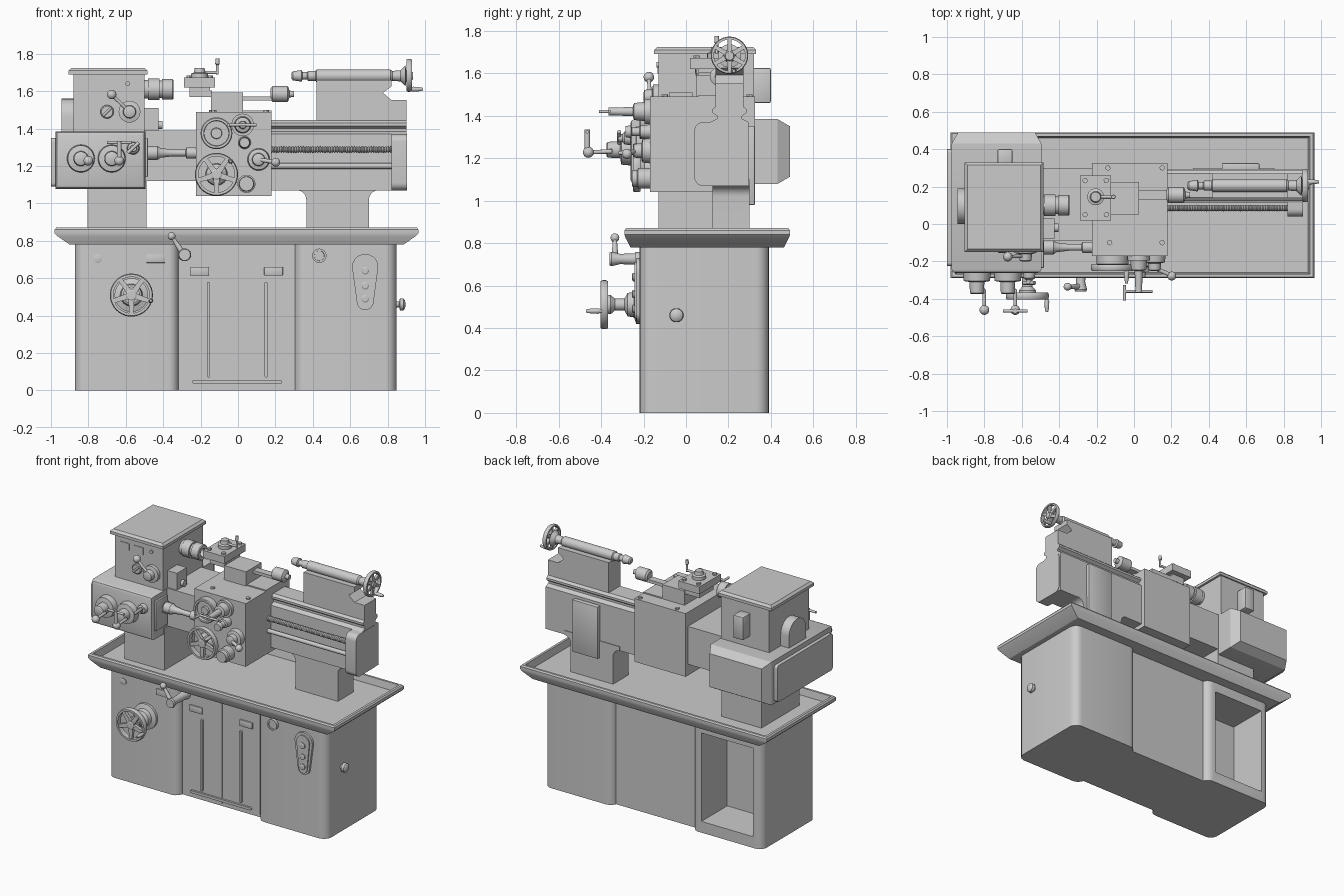
import bpy, bmesh
from math import sin, cos, pi
from mathutils import Vector

# ---------- helpers ----------
def skin(name, rings, closed=False, bevel=0, seg=2):
    """Join equal-length vertex rings into one solid."""
    bm = bmesh.new()
    vs = [[bm.verts.new(p) for p in r] for r in rings]
    n = len(vs[0])
    pairs = list(zip(vs, vs[1:])) + ([(vs[-1], vs[0])] if closed else [])
    for a, b in pairs:
        for i in range(n):
            j = (i + 1) % n
            bm.faces.new((a[i], a[j], b[j], b[i]))
    if not closed:
        bm.faces.new(vs[0])
        bm.faces.new(vs[-1])
    bmesh.ops.recalc_face_normals(bm, faces=bm.faces)
    if bevel:
        bmesh.ops.bevel(bm, geom=bm.edges[:], offset=bevel, segments=seg, profile=0.5, affect='EDGES')
    me = bpy.data.meshes.new(name)
    bm.to_mesh(me)
    bm.free()
    ob = bpy.data.objects.new(name, me)
    bpy.context.collection.objects.link(ob)
    return ob

def rect(x0, x1, y0, y1, z):
    return [(x0, y0, z), (x1, y0, z), (x1, y1, z), (x0, y1, z)]

def box(name, x0, x1, y0, y1, z0, z1, bevel=0):
    return skin(name, [rect(x0, x1, y0, y1, z0), rect(x0, x1, y0, y1, z1)], bevel=bevel)

def prism(name, pts, axis, t0, t1):
    put = {'x': lambda a, b, t: (t, a, b), 'y': lambda a, b, t: (a, t, b), 'z': lambda a, b, t: (a, b, t)}[axis]
    return skin(name, [[put(a, b, t) for a, b in pts] for t in (t0, t1)])

def rrect(a0, a1, b0, b1, r, n=6):
    pts = []
    for k, (a, b) in enumerate([(a1 - r, b1 - r), (a0 + r, b1 - r), (a0 + r, b0 + r), (a1 - r, b0 + r)]):
        pts += [(a + r * cos((k + i / n) * pi / 2), b + r * sin((k + i / n) * pi / 2)) for i in range(n + 1)]
    return pts

def lathe(name, o, axis, prof, n=32, closed=False):
    """Revolve (distance along axis, radius) pairs about an axis from o."""
    o, d = Vector(o), Vector(axis).normalized()
    u = d.orthogonal().normalized()
    v = d.cross(u)
    return skin(name, [[o + d * t + (u * cos(2 * pi * i / n) + v * sin(2 * pi * i / n)) * r
                        for i in range(n)] for t, r in prof], closed)

def rod(name, p, q, r, r2=None, n=16):
    d = Vector(q) - Vector(p)
    return lathe(name, p, d, [(0, r), (d.length, r if r2 is None else r2)], n)

def ball(name, c, r):
    return lathe(name, c, (0, 0, 1), [(-r * cos(pi * i / 12), max(r * sin(pi * i / 12), r * .02)) for i in range(13)], 20)

def handwheel(name, o, axis, R, grip, spokes=5):
    o, d = Vector(o), Vector(axis).normalized()
    w = R * .16
    lathe(name + "_rim", o, d, [(-w, R * .84), (-w, R * .96), (-w * .4, R), (w * .4, R), (w, R * .96), (w, R * .84)], 40, True)
    lathe(name + "_hub", o, d, [(-w, R * .25), (w * .8, R * .25), (w, R * .2)], 24)
    u = d.cross(Vector((0, 0, 1))).normalized()
    v = d.cross(u)
    for i in range(spokes):
        a = 2 * pi * i / spokes + pi / 2
        e = u * cos(a) + v * sin(a)
        s = d.cross(e)
        skin(f"{name}_spoke_{i}", [[o + e * R * t + s * R * h * p + d * w * q for p, q in ((-1, -.6), (1, -.6), (1, .6), (-1, .6))]
                                   for t, h in ((.15, .14), (.88, .1))])
    g = o + Vector(grip)
    lathe(name + "_grip", g, d, [(0, .007), (.02, .013), (.05, .012), (.075, .007)], 16)

F = (0, -1, 0)   # towards the operator
X = (1, 0, 0)

# ---------- cabinet ----------
left = prism("left_pedestal", rrect(-.872, -.317, -.218, .39, .055), 'z', 0, .79)
cut = box("pedestal_opening_cutter", -.8, -.395, .1, .5, .08, .71)
m = left.modifiers.new("opening", 'BOOLEAN')
m.operation, m.object, m.solver = 'DIFFERENCE', cut, 'EXACT'
bpy.context.view_layer.objects.active = left
bpy.ops.object.modifier_apply(modifier="opening")
bpy.data.objects.remove(cut)
prism("right_pedestal", rrect(.302, .848, -.218, .39, .06), 'z', 0, .79)
box("centre_cabinet", -.34, .34, -.172, .35, 0, .79)
for s, x0, x1 in (("left", -.312, -.002), ("right", .002, .297)):
    box(s + "_door", x0, x1, -.176, -.16, .02, .775)
for s, x in (("left", -.157), ("right", .15)):
    prism(s + "_door_rib", rrect(x - .008, x + .008, .07, .58, .007), 'y', -.19, -.17)
for s, x in (("left", -.205), ("right", .19)):
    box(s + "_door_plate", x - .05, x + .05, -.186, -.17, .615, .66, .003)
prism("door_bottom_rib", rrect(-.245, .235, .037, .055, .008), 'y', -.19, -.17)
# chip tray: outer wall, rim, inner wall, floor
skin("chip_tray", [rect(-.9, .885, -.262, .462, .78), rect(-.965, .95, -.285, .485, .825),
                   rect(-.98, .965, -.29, .49, .84), rect(-.98, .965, -.29, .49, .86), rect(-.972, .957, -.283, .483, .87),
                   rect(-.955, .94, -.268, .468, .87), rect(-.945, .93, -.26, .46, .82)])
# cabinet fittings
lathe("cabinet_wheel_boss", (-.57, -.215, .51), F, [(0, .09), (.02, .09), (.03, .06), (.06, .055), (.075, .028), (.12, .028), (.14, .045), (.16, .045)])
handwheel("cabinet_handwheel", (-.57, -.385, .51), F, .115, (.104, -.01, -.03))
lathe("cabinet_cap", (-.75, -.21, .705), F, [(0, .023), (.014, .023), (.016, .018)], 24)
box("cabinet_plate", -.49, -.39, -.226, -.21, .682, .727, .003)
lathe("brake_lever_boss", (-.285, -.17, .725), F, [(0, .035), (.05, .028), (.14, .024), (.18, .034), (.19, .03)], 24)
rod("brake_lever_arm", (-.285, -.335, .72), (-.352, -.335, .82), .018, .009)
ball("brake_lever_knob", (-.355, -.335, .825), .021)
lathe("cabinet_gauge", (.435, -.21, .72), F, [(0, .038), (.03, .038), (.03, .027), (.024, .026)], 28)
def teardrop(k):
    arc = lambda z, r, s: [(.68 + r * k * cos(s + pi * i / 14), z + r * k * sin(s + pi * i / 14)) for i in range(15)]
    return arc(.66, .07, 0) + arc(.475, .045, pi)
prism("switch_cover", teardrop(1), 'y', -.234, -.2)
prism("switch_cover_face", teardrop(.72), 'y', -.242, -.2)
for i, z in enumerate((.64, .56, .49)):
    lathe(f"switch_{i}", (.68, -.24, z), F, [(0, .02), (.01, .02), (.014, .014)], 20)
lathe("side_knob", (.84, -.045, .46), X, [(0, .016), (.022, .016), (.026, .033), (.045, .031), (.052, .022), (.056, .008)], 24)

# ---------- bed ----------
box("left_foot", -.805, -.49, -.13, .3, .81, 1.12)
curve = [(.05 * (1 - cos(i * pi / 12)), 1.02 + .05 * sin(i * pi / 12)) for i in range(7)]
prism("right_foot", [(.365, .81)] + [(.365 - d, z) for d, z in curve] + [(.315, 1.1), (.75, 1.1)]
      + [(.70 + d, z) for d, z in reversed(curve)] + [(.70, .81)], 'y', .125, .3)
half = [(.09, 1.07), (.09, 1.37), (.06, 1.385), (.06, 1.4), (.082, 1.415), (.082, 1.43), (.064, 1.445)]
prism("bed_ways", [(.205 + a, z) for a, z in half] + [(.205 - a, z) for a, z in reversed(half)], 'x', .15, .9)
box("bed_middle", -.5, -.2, -.09, .3, 1.12, 1.39)
box("bed_back_panel", .47, .67, .28, .325, .98, 1.35, .004)
prism("bed_end_bracket", rrect(.04, .285, 1.07, 1.37, .04), 'x', .82, .903)
lathe("lead_screw", (.16, .085, 1.288), X, [(i * .0065, .018 if i % 2 else .013) for i in range(104)], 16)
rod("feed_rod", (.16, .085, 1.2), (.83, .085, 1.2), .015)
lathe("drive_coupling", (-.5, -.125, 1.27), X, [(0, .045), (.02, .045), (.02, .037), (.07, .037), (.085, .026), (.15, .018), (.22, .018), (.225, .03), (.29, .03)], 24)

# ---------- headstock and gearbox ----------
def yrect(y, i):
    return [(-.975 + i, y, 1.078 + i), (-.495 - i, y, 1.078 + i), (-.495 - i, y, 1.385 - i), (-.975 + i, y, 1.385 - i)]
skin("gearbox", [yrect(-.262, .02), yrect(-.256, .007), yrect(-.242, 0), yrect(.43, 0), yrect(.49, .035)])
prism("gearbox_end_cover", rrect(-.225, .4, 1.09, 1.35, .02), 'x', -1.0, -.96)
box("gearbox_side_plate", -.5, -.482, -.235, -.1, 1.14, 1.35, .004)
box("headstock", -.88, -.5, -.13, .32, 1.37, 1.7)
skin("headstock_lid", [rect(-.905, -.485, -.15, .33, 1.69), rect(-.905, -.485, -.15, .33, 1.71), rect(-.89, -.5, -.135, .315, 1.725)])
arch = [(.0, 1.37), (.0, 1.465)] + [(.095 - .095 * cos(i * pi / 16), 1.465 + .095 * sin(i * pi / 16)) for i in range(1, 16)] + [(.19, 1.465), (.19, 1.37)]
prism("belt_guard", arch, 'x', -.945, -.87)
box("electrical_box", -.73, -.65, .31, .4, 1.46, 1.625, .008)
lathe("spindle_chuck", (-.51, .1, 1.61), X, [(0, .05), (.03, .05), (.03, .058), (.09, .058), (.09, .046), (.105, .046), (.105, .055), (.16, .055), (.165, .05), (.165, .028), (.13, .026)])
box("spindle_bracket", -.51, -.425, -.08, .03, 1.38, 1.51)
lathe("bracket_collar", (-.5, -.02, 1.42), X, [(0, .03), (.07, .03), (.07, .022), (.095, .022)], 20)
lathe("speed_dial", (-.58, -.125, 1.49), F, [(0, .058), (.03, .058), (.035, .035), (.07, .032), (.075, .02)])
rod("speed_lever", (-.58, -.17, 1.49), (-.67, -.175, 1.577), .009)
ball("speed_lever_knob", (-.675, -.175, 1.582), .025)
lathe("selector_knob", (-.7, -.125, 1.49), F, [(0, .036), (.015, .036), (.02, .03)], 24)
rod("selector_bar", (-.722, -.147, 1.468), (-.678, -.147, 1.512), .007)
lathe("start_button", (-.59, -.125, 1.64), F, [(0, .013), (.015, .013)], 16)
for i, x in enumerate((-.8, -.69)):
    box(f"headstock_plate_{i}", x - .035, x + .035, -.134, -.12, 1.6, 1.65)
for s, x in (("left", -.84), ("right", -.675)):
    lathe(s + "_feed_dial", (x, -.255, 1.24), F, [(0, .075), (.05, .07), (.055, .04), (.115, .037), (.12, .028)])
    rod(s + "_feed_arm", (x, -.35, 1.24), (x + .04, -.36, 1.232), .014)
    rod(s + "_feed_lever", (x + .04, -.35, 1.232), (x + .04, -.45, 1.228), .01)
    ball(s + "_feed_knob", (x + .04, -.46, 1.228), .026)
lathe("clutch_boss", (-.56, -.25, 1.295), F, [(0, .035), (.04, .03), (.05, .018), (.07, .018)], 24)
rod("clutch_bar", (-.59, -.315, 1.27), (-.53, -.315, 1.325), .01)
rod("feed_cross_bar", (-.7, -.465, 1.325), (-.57, -.465, 1.325), .008)
rod("feed_cross_post", (-.635, -.465, 1.23), (-.635, -.465, 1.335), .013)

# ---------- carriage and apron ----------
box("carriage", -.225, .18, -.17, .325, 1.04, 1.49)
for i, (x, y) in enumerate([(-.14, .3), (.15, .3), (-.13, -.1), (.15, -.1)]):
    lathe(f"carriage_screw_{i}", (x, y, 1.485), (0, 0, 1), [(0, .015), (.015, .015)], 6)
lathe("apron_ring_dial", (-.115, -.165, 1.375), F, [(0, .085), (.05, .085), (.055, .08), (.055, .068), (.035, .066), (.035, .03), (.05, .028)])
lathe("cross_feed_dial", (.025, -.165, 1.42), F, [(0, .06), (.03, .06), (.03, .045), (.08, .04), (.085, .022), (.18, .018), (.2, .018)])
rod("cross_feed_bar", (-.05, -.36, 1.42), (.1, -.36, 1.42), .008)
rod("cross_feed_grip", (-.05, -.325, 1.42), (-.05, -.41, 1.42), .008)
lathe("half_nut_knob", (.035, -.165, 1.325), F, [(0, .034), (.05, .03), (.055, .02), (.09, .02), (.095, .03), (.12, .026)], 24)
lathe("apron_wheel_boss", (-.115, -.165, 1.155), F, [(0, .06), (.03, .055), (.05, .03), (.07, .03)])
handwheel("apron_handwheel", (-.115, -.232, 1.155), F, .115, (.075, -.01, .07))
lathe("feed_lever_boss", (.11, -.165, 1.235), F, [(0, .06), (.04, .055), (.045, .035), (.08, .032), (.085, .022)])
rod("feed_lever_arm", (.11, -.235, 1.235), (.2, -.275, 1.22), .011)
ball("feed_lever_knob", (.202, -.278, 1.22), .024)
lathe("thread_dial", (.045, -.165, 1.105), F, [(0, .048), (.06, .048), (.065, .04), (.09, .038)])

# ---------- slides and tool post ----------
box("cross_slide", -.145, .028, .05, .225, 1.48, 1.592)
box("top_slide", .02, .18, .06, .225, 1.48, 1.498)
box("tool_post_base", -.26, -.14, .06, .22, 1.57, 1.605)
box("tool_post_plate", -.288, -.122, .02, .26, 1.62, 1.672)
box("tool_post_neck", -.26, -.15, .06, .22, 1.6, 1.63)
for i, (x, y) in enumerate([(-.262, .232), (-.148, .232), (-.262, .05), (-.148, .05)]):
    lathe(f"tool_post_bolt_{i}", (x, y, 1.67), (0, 0, 1), [(0, .015), (.015, .015)], 6)
lathe("tool_post_hub", (-.205, .145, 1.67), (0, 0, 1), [(0, .045), (.025, .045), (.03, .03), (.055, .026)], 24)
rod("tool_post_lever", (-.2, .145, 1.7), (-.11, .145, 1.7), .008)
lathe("tool_post_grip", (-.11, .145, 1.69), (0, 0, 1), [(0, .007), (.05, .007), (.055, .012), (.085, .01)], 16)
box("slide_screw_guard", .02, .19, .13, .18, 1.55, 1.572)
lathe("slide_screw_knob", (.175, .155, 1.585), X, [(0, .03), (.01, .043), (.09, .043), (.095, .035), (.1, .018), (.125, .016)], 28)

# ---------- tailstock ----------
prism("tailstock", [(.42, 1.44), (.9, 1.44), (.9, 1.552), (.82, 1.552), (.775, 1.592), (.82, 1.625), (.82, 1.66),
                    (.42, 1.66)], 'y', .14, .27)
lathe("tailstock_quill", (.285, .205, 1.682), X, [(0, .014), (.008, .024), (.055, .031), (.06, .02), (.085, .02), (.09, .027), (.13, .027),
      (.135, .034), (.53, .034), (.54, .026), (.585, .03), (.61, .055), (.615, .03), (.65, .02)])
handwheel("tailstock_handwheel", (.915, .205, 1.685), X, .088, (0, .02, -.074), 6)

# ---------- shading ----------
bpy.ops.object.select_all(action='SELECT')
bpy.context.view_layer.objects.active = left
bpy.ops.object.shade_smooth_by_angle(angle=pi / 6)
